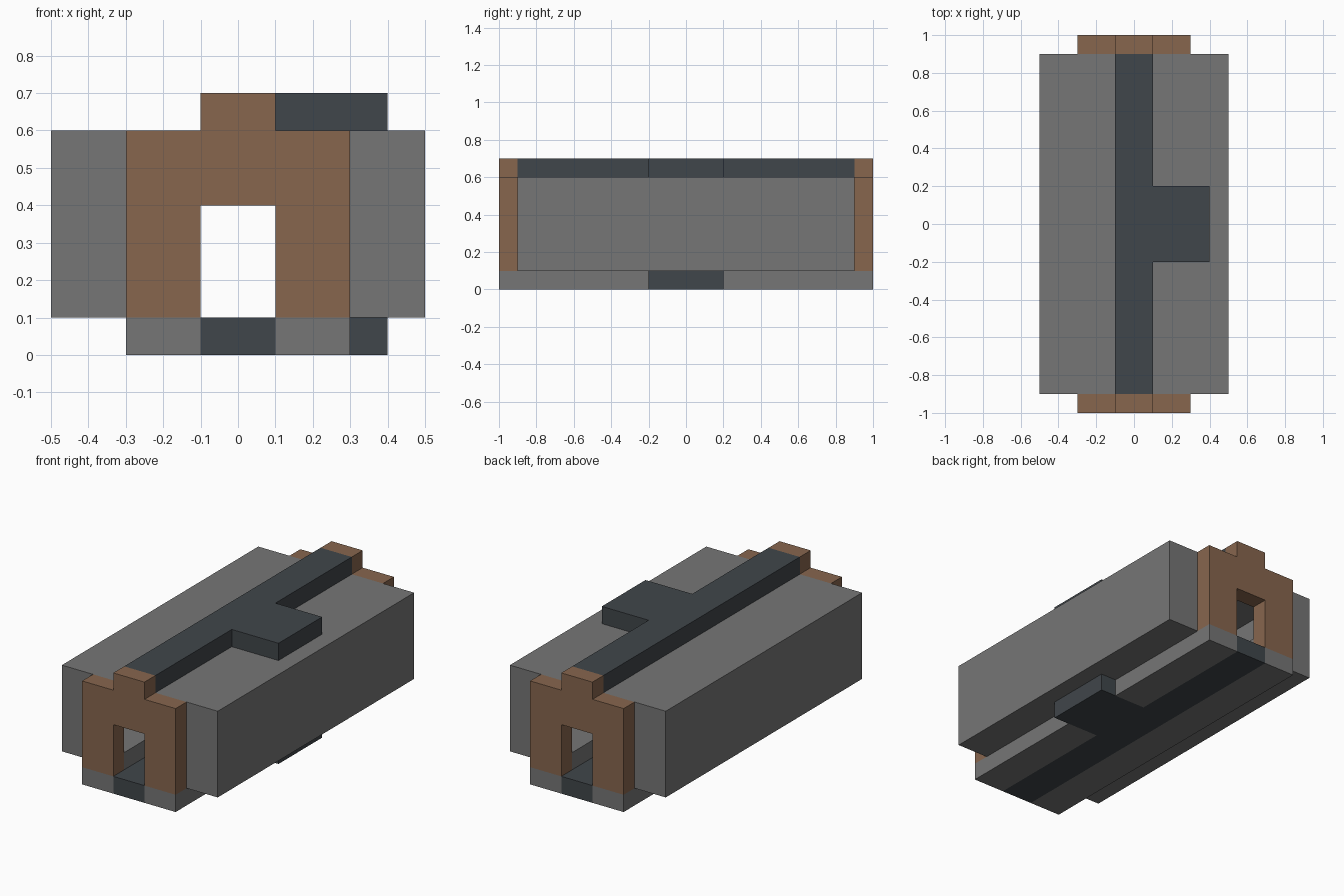
import bpy
import bmesh
from mathutils import Vector

old = bpy.data.objects.get("Cube")
if old:
    bpy.data.objects.remove(old, do_unlink=True)


def make_material(name, rgb):
    mat = bpy.data.materials.new(name)
    mat.use_nodes = True
    color = (*rgb, 1.0)
    mat.diffuse_color = color
    bsdf = mat.node_tree.nodes["Principled BSDF"]
    bsdf.inputs["Base Color"].default_value = color
    bsdf.inputs["Roughness"].default_value = 0.9
    return mat


GREY = make_material("stone grey", (0.181, 0.181, 0.181))
BROWN = make_material("warm brown", (0.242, 0.133, 0.076))
DARK = make_material("dark slate", (0.051, 0.061, 0.069))


def extrude(name, outline, axis, start, end, mat):
    """Extrude an outline along z (x, y points) or along y (x, z points)."""
    bm = bmesh.new()
    if axis == "z":
        points = [(a, b, start) for a, b in outline]
        offset = Vector((0, 0, end - start))
    else:
        points = [(a, start, b) for a, b in outline]
        offset = Vector((0, end - start, 0))
    face = bm.faces.new([bm.verts.new(p) for p in points])
    result = bmesh.ops.extrude_face_region(bm, geom=[face], use_keep_orig=True)
    moved = [v for v in result["geom"] if isinstance(v, bmesh.types.BMVert)]
    bmesh.ops.translate(bm, verts=moved, vec=offset)
    bmesh.ops.recalc_face_normals(bm, faces=bm.faces)
    mesh = bpy.data.meshes.new(name)
    bm.to_mesh(mesh)
    bm.free()
    mesh.materials.append(mat)
    obj = bpy.data.objects.new(name, mesh)
    bpy.context.collection.objects.link(obj)
    return obj


def rect(x0, x1, y0, y1):
    return [(x0, y0), (x1, y0), (x1, y1), (x0, y1)]


def tee(half_length):
    """Long rail with a short arm to the left."""
    h = half_length
    return [(-0.1, -h), (0.1, -h), (0.1, -0.2), (0.4, -0.2),
            (0.4, 0.2), (0.1, 0.2), (0.1, h), (-0.1, h)]


# Side bodies: channels that open towards the tunnel
channel = [(0.1, 0.1), (0.5, 0.1), (0.5, 0.6), (0.1, 0.6),
           (0.1, 0.5), (0.3, 0.5), (0.3, 0.2), (0.1, 0.2)]
for side, s in (("left", 1), ("right", -1)):
    extrude(side + "_body", [(s * x, z) for x, z in channel],
            "y", -0.9, 0.9, GREY)

# Rails above and below
extrude("top_rail", tee(0.9), "z", 0.6, 0.7, DARK)
extrude("bottom_rail", tee(1.0), "z", 0.0, 0.1, DARK)

# Base strips beside the bottom rail
extrude("right_base", rect(-0.3, -0.1, -1, 1), "z", 0.0, 0.1, GREY)
extrude("left_base_front", rect(0.1, 0.3, -1, -0.2), "z", 0.0, 0.1, GREY)
extrude("left_base_back", rect(0.1, 0.3, 0.2, 1), "z", 0.0, 0.1, GREY)

# End arches with a tab on top
half = [(0.1, 0.4), (0.1, 0.1), (0.3, 0.1), (0.3, 0.6), (0.1, 0.6), (0.1, 0.7)]
arch = half + [(-x, z) for x, z in reversed(half)]
for end, y in (("front", -1.0), ("back", 0.9)):
    extrude(end + "_arch", arch, "y", y, y + 0.1, BROWN)
